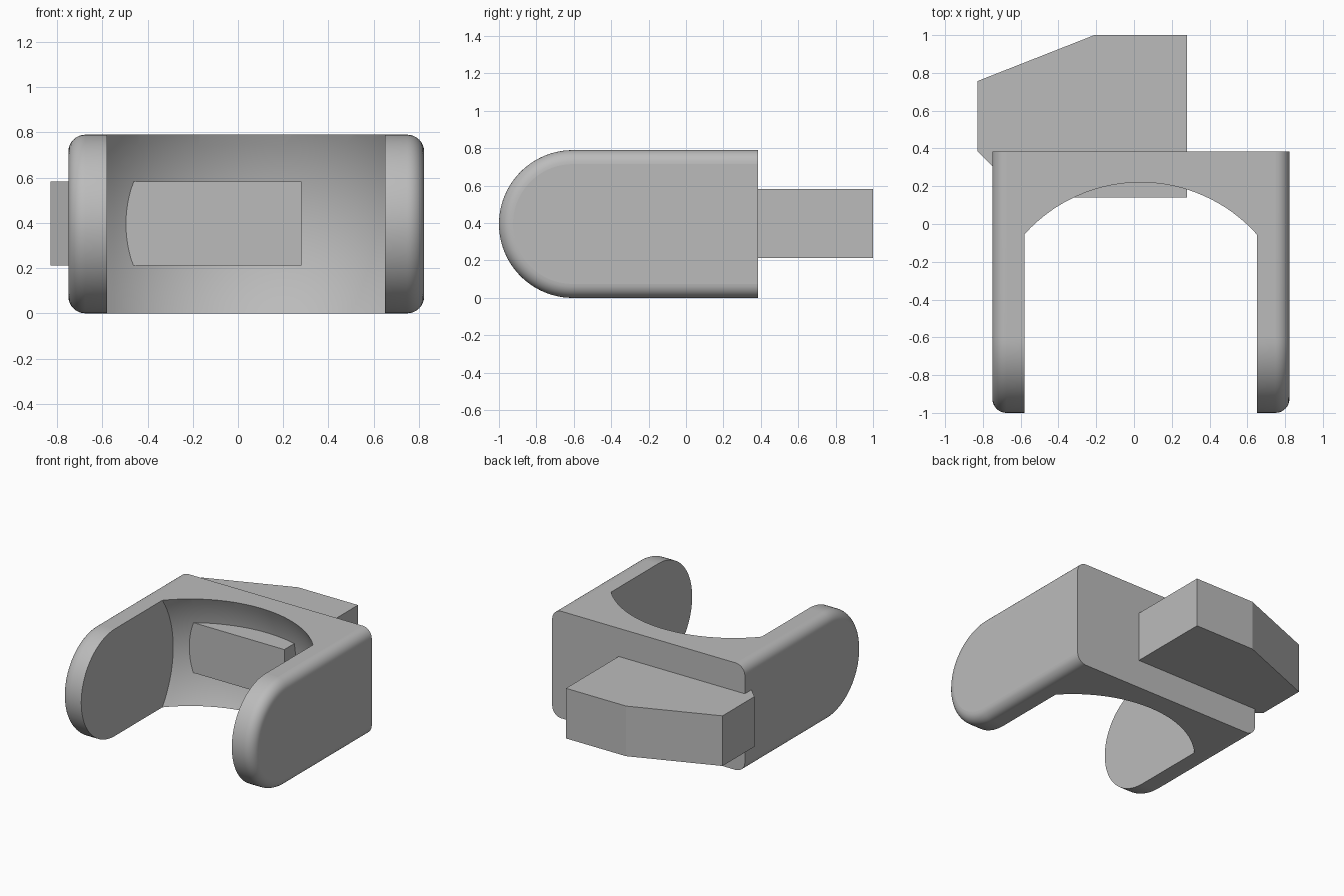
import bpy, bmesh, math

if "Cube" in bpy.data.objects:
    bpy.data.objects.remove(bpy.data.objects["Cube"])

grey = bpy.data.materials.new("plain grey")
grey.diffuse_color = (0.5, 0.5, 0.5, 1)
grey.use_nodes = True
grey.node_tree.nodes["Principled BSDF"].inputs["Base Color"].default_value = grey.diffuse_color

H = 0.395                      # half height, also radius of the arm tips
X0, X1 = -0.75, 0.823          # outer sides of the fork
BACK, TIP_Y = 0.385, -0.605    # back plane and arm tip centre
FILLET = 0.075


def make_object(name, bm):
    bmesh.ops.recalc_face_normals(bm, faces=bm.faces[:])
    me = bpy.data.meshes.new(name)
    bm.to_mesh(me)
    bm.free()
    me.materials.append(grey)
    ob = bpy.data.objects.new(name, me)
    bpy.context.collection.objects.link(ob)
    return ob


def loft(rings):
    """Solid from closed rings of points, capped at both ends."""
    bm = bmesh.new()
    loops = [[bm.verts.new(p) for p in ring] for ring in rings]
    for a, b in zip(loops, loops[1:]):
        n = len(a)
        for i in range(n):
            j = (i + 1) % n
            bm.faces.new((a[i], a[j], b[j], b[i]))
    bm.faces.new(loops[0])
    bm.faces.new(loops[-1])
    return bm


def side_ring(x, inset):
    """Side outline: square back, half-round tip, moved in by inset."""
    r = H - inset
    pts = [(x, BACK, H - r), (x, BACK, H + r)]
    for i in range(49):
        a = math.pi / 2 + math.pi * i / 48
        pts.append((x, TIP_Y + r * math.cos(a), H + r * math.sin(a)))
    return pts


# Fork block with rounded outer edges
steps = [math.pi / 2 * i / 8 for i in range(9)]
fillet = [(FILLET * (1 - math.cos(a)), FILLET * (1 - math.sin(a))) for a in steps]
rings = [side_ring(X0 + dx, d) for dx, d in fillet]
rings += [side_ring(X1 - dx, d) for dx, d in reversed(fillet)]
fork = make_object("fork", loft(rings))

# Opening: a sphere trimmed flat at the inner faces of the arms
R, CX, HALF = 0.915, 0.035, 0.615
a_max = math.asin(HALF / R)
rings = []
for i in range(33):
    a = a_max * (i / 16 - 1)
    r = R * math.cos(a)
    rings.append([(CX + R * math.sin(a), TIP_Y + r * math.cos(t), H + r * math.sin(t))
                  for t in (2 * math.pi * k / 96 for k in range(96))])
cutter = make_object("opening_cutter", loft(rings))
cutter.hide_render = True

mod = fork.modifiers.new("opening", 'BOOLEAN')
mod.operation = 'DIFFERENCE'
mod.solver = 'EXACT'
mod.object = cutter
bpy.context.view_layer.objects.active = fork
fork.select_set(True)
bpy.ops.object.modifier_apply(modifier=mod.name)
bpy.data.objects.remove(cutter, do_unlink=True)

# Smooth curved faces, flat axis-aligned faces, sharp creases
bm = bmesh.new()
bm.from_mesh(fork.data)
for f in bm.faces:
    f.smooth = max(abs(c) for c in f.normal) < 0.99999
for e in bm.edges:
    e.smooth = e.calc_face_angle(0) < math.radians(30)
bm.to_mesh(fork.data)
bm.free()

# Wedge-ended bar passing through the back of the fork
outline = [(-0.58, 0.14), (0.28, 0.14), (0.28, 1.0), (-0.21, 1.0),
           (-0.828, 0.757), (-0.828, 0.385)]
make_object("bar", loft([[(x, y, z) for x, y in outline] for z in (0.212, 0.582)]))
